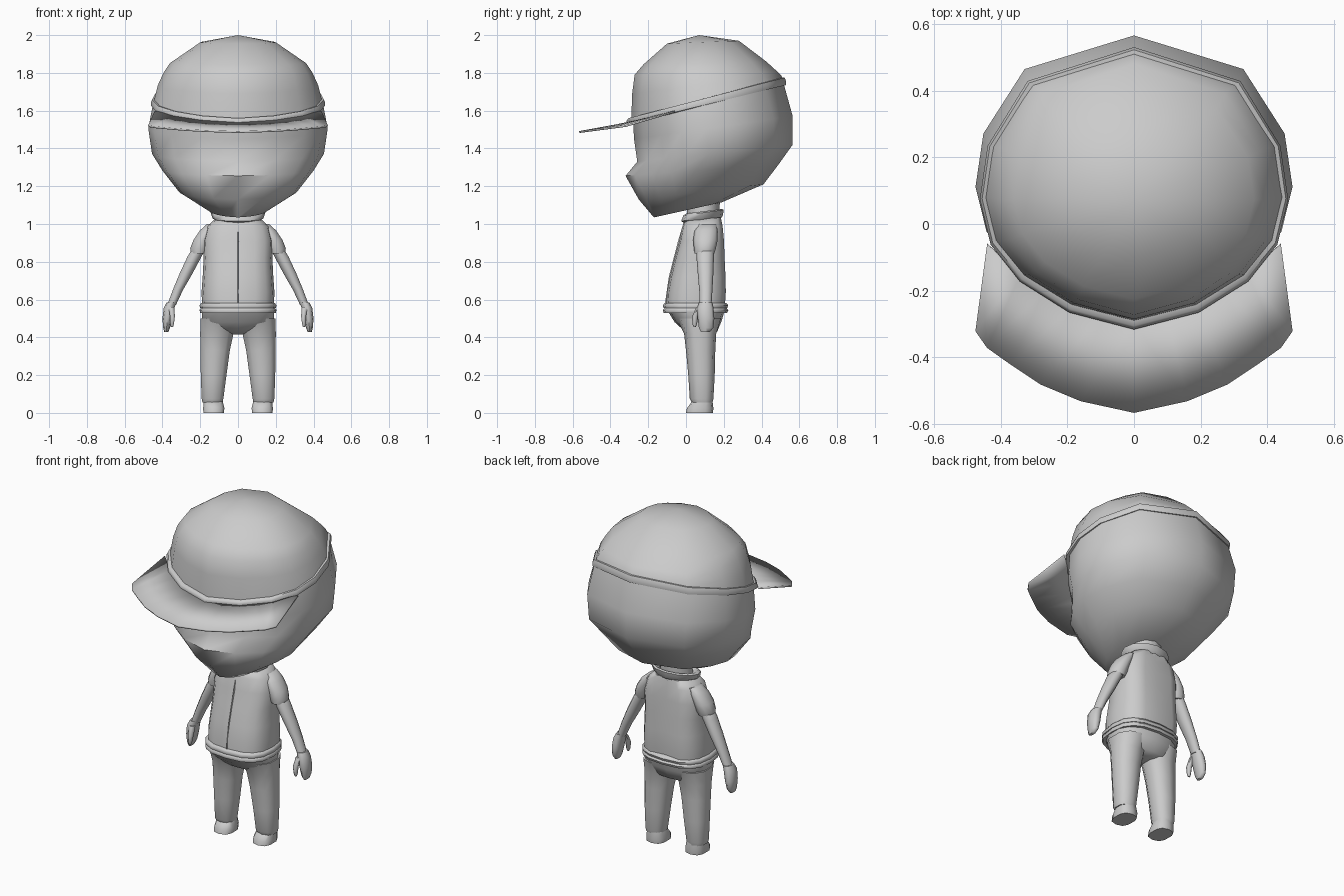
import bpy, bmesh, math

# Half outline of the egg-like head section: (x fraction, front-to-back fraction)
EGG = [(0, 0), (.42, .06), (.74, .17), (.93, .30), (1, .46), (.95, .65), (.69, .88), (0, 1)]
HEAD = EGG + [(-x, t) for x, t in EGG[-2:0:-1]]


def ellipse(n, power=1.0):
    pts = []
    for i in range(n):
        a = 2 * math.pi * i / n
        s, c = math.sin(a), math.cos(a)
        pts.append((math.copysign(abs(s) ** power, s),
                    .5 - .5 * math.copysign(abs(c) ** power, c)))
    return pts


def finish(name, bm, mirror=False, thick=0, angle=60):
    bmesh.ops.remove_doubles(bm, verts=bm.verts, dist=1e-5)
    bmesh.ops.recalc_face_normals(bm, faces=bm.faces)
    me = bpy.data.meshes.new(name)
    bm.to_mesh(me)
    bm.free()
    ob = bpy.data.objects.new(name, me)
    bpy.context.collection.objects.link(ob)
    bpy.ops.object.select_all(action='DESELECT')
    ob.select_set(True)
    bpy.context.view_layer.objects.active = ob
    bpy.ops.object.shade_smooth_by_angle(angle=math.radians(angle))
    if mirror:
        ob.modifiers.new("Mirror", 'MIRROR')
    if thick:
        m = ob.modifiers.new("Solidify", 'SOLIDIFY')
        m.thickness, m.offset = thick, 0
    return ob


def loft(name, rings, shape, closed=False, tip=None, groove=0, **kw):
    """Skin rings given as (x_left, x_right, y_front, z_front, y_back, z_back)."""
    bm = bmesh.new()
    loops = []
    for x0, x1, f, zf, b, zb in rings:
        c, w = (x0 + x1) / 2, (x1 - x0) / 2
        loops.append([bm.verts.new((c + w * x,
                                    f + (b - f) * t - (groove if t > .999 else 0),
                                    zf + (zb - zf) * t)) for x, t in shape])
    n = len(shape)
    pairs = list(zip(loops, loops[1:])) + ([(loops[-1], loops[0])] if closed else [])
    for lo, hi in pairs:
        for i in range(n):
            bm.faces.new((lo[i], lo[(i + 1) % n], hi[(i + 1) % n], hi[i]))
    if not closed:
        bm.faces.new(loops[0])
        if tip:
            v = bm.verts.new(tip)
            for i in range(n):
                bm.faces.new((loops[-1][i], loops[-1][(i + 1) % n], v))
        else:
            bm.faces.new(loops[-1])
    return finish(name, bm, **kw)


def sym(rows):
    """(half width, y_front, z_front, y_back, z_back) -> centred rings."""
    return [(-w, w, f, zf, b, zb) for w, f, zf, b, zb in rows]


def flat(rows):
    """(z, x_in, x_out, y_front, y_back) -> level rings."""
    return [(x0, x1, f, z, b, z) for z, x0, x1, f, b in rows]


# Head, with protruding lower face
loft("head", sym([(.15, -.17, 1.035, .19, 1.115), (.31, -.25, 1.13, .41, 1.21),
                  (.40, -.32, 1.255, .49, 1.315), (.455, -.258, 1.33, .565, 1.42),
                  (.475, -.275, 1.45, .565, 1.57), (.45, -.28, 1.54, .515, 1.75)]), HEAD)

# Cap dome
loft("cap_dome", sym([(.448, -.29, 1.54, .515, 1.76), (.425, -.285, 1.69, .505, 1.785),
                      (.395, -.272, 1.79, .48, 1.81), (.36, -.225, 1.845, .425, 1.86),
                      (.2, -.1, 1.955, .28, 1.97)]), HEAD, tip=(0, .07, 2.0))

# Rolled edge around the cap
loft("cap_band", sym([(.445, -.28, 1.53, .51, 1.735), (.46, -.312, 1.53, .528, 1.735),
                      (.462, -.316, 1.545, .53, 1.755), (.455, -.305, 1.56, .522, 1.775),
                      (.44, -.28, 1.56, .505, 1.775)]), HEAD, closed=True)

# Brim: strip between the cap edge and the outer curve
inner = [(0, -.295), (.1, -.275), (.19, -.25), (.27, -.2), (.34, -.15), (.44, -.06)]
outer = [(0, -.565), (.16, -.53), (.28, -.48), (.37, -.42), (.44, -.37), (.475, -.32)]
bm = bmesh.new()
rows = []
for (xi, yi), (xo, yo) in zip(inner, outer):
    zi, zo = 1.535 + .25 * (yi + .3), 1.487 + .13 * (yo + .565)
    rows.append((bm.verts.new((xi, yi, zi)), bm.verts.new((xo, yo, zo))))
for a, b in zip(rows, rows[1:]):
    bm.faces.new((a[0], a[1], b[1], b[0]))
finish("cap_brim", bm, mirror=True, thick=.01)

# Neck and collar
loft("neck", sym([(.1, .0, 1.0, .175, 1.0), (.09, .01, 1.12, .18, 1.14)]), ellipse(10))
loft("collar", sym([(.11, .0, 1.0, .185, 1.03), (.135, -.025, 1.015, .195, 1.045),
                    (.145, -.015, 1.045, .2, 1.075), (.13, .0, 1.055, .19, 1.08),
                    (.1, .02, 1.04, .175, 1.06)]), ellipse(12), closed=True)

# Jacket body with a shallow groove down the back
loft("jacket", sym([(.19, -.105, .565, .215, .565), (.193, -.1, .64, .22, .64),
                    (.187, -.085, .72, .218, .72), (.182, -.06, .82, .212, .82),
                    (.185, -.035, .91, .208, .91), (.165, -.02, .985, .2, .99),
                    (.12, -.005, 1.02, .19, 1.035)]), ellipse(16, .75), groove=.02)

# Jacket hem, a doubled roll
for name, z in (("hem_lower", .53), ("hem_upper", .555)):
    loft(name, sym([(.18, -.1, z, .2, z), (.2, -.118, z, .218, z),
                    (.204, -.123, z + .014, .224, z + .014),
                    (.195, -.112, z + .027, .214, z + .027),
                    (.175, -.09, z + .027, .195, z + .027)]), ellipse(16, .75), closed=True)

# Front zip
loft("zip", sym([(.006, -.113, .57, -.09, .57), (.006, -.091, .72, -.06, .72),
                 (.006, -.042, .91, -.02, .91), (.006, -.012, 1.01, .01, 1.01)]),
     ellipse(4))

# Short sleeves
loft("sleeve", flat([(.845, .165, .25, .045, .15), (.87, .15, .256, .042, .158),
                     (.915, .14, .238, .038, .168), (.965, .12, .205, .045, .168),
                     (1.0, .11, .165, .065, .16)]), ellipse(10), mirror=True)

# Forearms
loft("arm", flat([(.9, .15, .225, .055, .15), (.83, .19, .268, .055, .148),
                  (.74, .238, .31, .062, .145), (.65, .29, .347, .07, .14),
                  (.57, .328, .376, .072, .135)]), ellipse(10), mirror=True)

# Hands with thumbs
loft("hand", flat([(.585, .328, .378, .068, .14), (.555, .336, .393, .058, .146),
                   (.5, .348, .4, .062, .15), (.45, .36, .396, .068, .145),
                   (.427, .37, .39, .08, .125)]), ellipse(8, .85), mirror=True)
loft("thumb", flat([(.56, .335, .37, .055, .09), (.51, .332, .362, .032, .066),
                    (.47, .338, .36, .034, .058), (.455, .343, .356, .04, .052)]),
     ellipse(6), mirror=True)

# Trouser seat
loft("trouser_seat", sym([(.03, .03, .415, .13, .415), (.13, -.01, .435, .165, .43),
                          (.195, -.06, .48, .19, .49), (.195, -.1, .545, .205, .545)]),
     ellipse(14, .8))

# Trouser legs
loft("trouser_leg", flat([(.055, .08, .19, .03, .14), (.075, .075, .195, .02, .145),
                          (.2, .058, .2, .012, .152), (.33, .04, .202, .0, .155),
                          (.42, .02, .204, -.01, .16), (.5, .0, .202, -.05, .185)]),
     ellipse(10, .85), mirror=True)

# Shoes
loft("shoe", flat([(0, .072, .185, .0, .143), (.025, .07, .187, .005, .145),
                   (.065, .08, .182, .035, .14)]), ellipse(10, .75), mirror=True)
